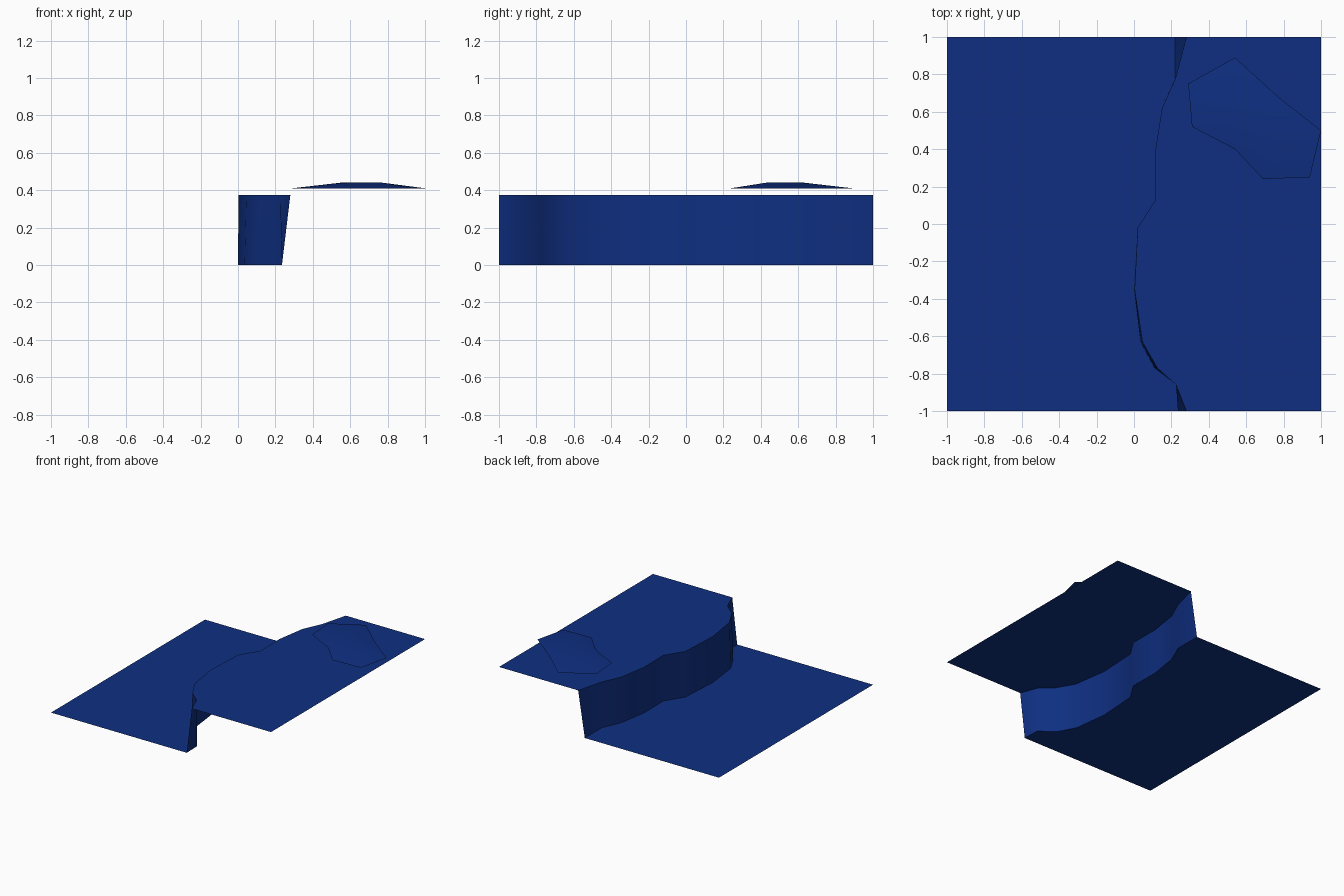
import bpy, math

if "Cube" in bpy.data.objects:
    bpy.data.objects.remove(bpy.data.objects["Cube"])

blue = bpy.data.materials.new("deep water blue")
blue.diffuse_color = (0.0045, 0.028, 0.22, 1)
blue.use_nodes = True
blue.node_tree.nodes["Principled BSDF"].inputs["Base Color"].default_value = blue.diffuse_color

H = 0.375  # height of the upper level


def build(name, verts, faces):
    mesh = bpy.data.meshes.new(name)
    mesh.from_pydata(verts, [], faces)
    mesh.materials.append(blue)
    ob = bpy.data.objects.new(name, mesh)
    bpy.context.collection.objects.link(ob)
    bpy.context.view_layer.objects.active = ob
    ob.select_set(True)
    bpy.ops.object.shade_smooth_by_angle(angle=math.radians(50))
    ob.select_set(False)
    return ob


# Winding fall line: (y, x at the foot, x at the lip)
fall_line = [
    (-1.0, 0.235, 0.28), (-0.86, 0.23, 0.225), (-0.77, 0.11, 0.125),
    (-0.63, 0.035, 0.045), (-0.35, 0.0, 0.003), (-0.02, 0.02, 0.02),
    (0.13, 0.115, 0.115), (0.38, 0.112, 0.112), (0.62, 0.15, 0.15),
    (0.78, 0.22, 0.222), (1.0, 0.22, 0.28),
]


def strip(name, left, right):
    """Band of quads between two lines that follow the fall line."""
    verts, faces = [], []
    for i, row in enumerate(fall_line):
        verts += [left(*row), right(*row)]
        if i:
            a = 2 * i
            faces.append((a - 2, a - 1, a + 1, a))
    return build(name, verts, faces)


# Lower pool, falling sheet and upper pool
strip("lower_pool", lambda y, f, l: (-1, y, 0), lambda y, f, l: (f, y, 0))
strip("waterfall", lambda y, f, l: (f, y, 0), lambda y, f, l: (l, y, H))
strip("upper_pool", lambda y, f, l: (l, y, H), lambda y, f, l: (1, y, H))

# Low domed patch hovering over the upper pool, with a short ridge
rim = [(0.29, 0.75), (0.31, 0.52), (0.54, 0.40), (0.69, 0.24),
       (0.94, 0.25), (1.0, 0.50), (0.77, 0.68), (0.54, 0.89)]
verts = [(x, y, 0.41) for x, y in rim]
verts += [(0.55, 0.63, 0.44), (0.77, 0.43, 0.44)]
faces = [(0, 1, 8), (1, 2, 8), (2, 9, 8), (2, 3, 9), (3, 4, 9),
         (4, 5, 9), (5, 6, 9), (6, 8, 9), (6, 7, 8), (7, 0, 8)]
build("raised_patch", verts, faces)
